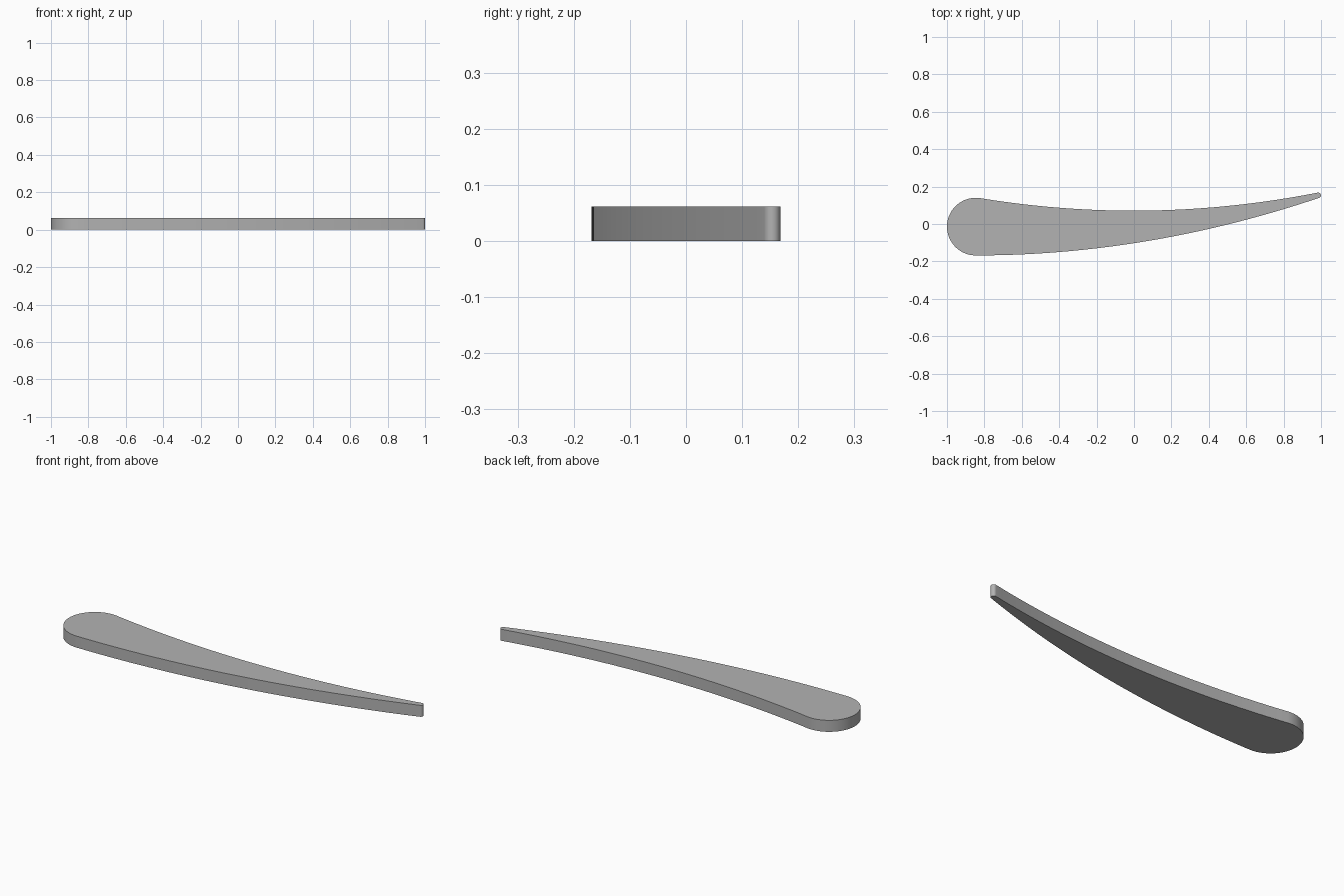
import bpy, bmesh
from math import sin, cos, pi, atan

cube = bpy.data.objects.get("Cube")
if cube:
    bpy.data.objects.remove(cube, do_unlink=True)

THICK = 0.062


def round_end(cx, cy, r, start, end, n):
    """Points on a circular cap from one angle to another."""
    return [(cx + r * cos(start + (end - start) * i / n),
             cy + r * sin(start + (end - start) * i / n)) for i in range(n + 1)]


def bowed_edge(p, q, bow, n):
    """Interior points of a shallow curve from p to q, sagging by bow in the middle."""
    pts = []
    for i in range(1, n):
        t = i / n
        pts.append((p[0] + (q[0] - p[0]) * t,
                    p[1] + (q[1] - p[1]) * t - 4 * bow * t * (1 - t)))
    return pts


# Rounded nose and narrow rounded tip, tangent to the two long edges
nose = round_end(-0.846, -0.014, 0.154, pi / 2 - atan(0.16), 3 * pi / 2, 40)
tip = round_end(0.985, 0.1535, 0.0145, atan(0.34) - pi / 2, pi / 2 + atan(0.19), 16)
outline = (nose + bowed_edge(nose[-1], tip[0], 0.077, 48)
           + tip + bowed_edge(tip[-1], nose[0], 0.081, 48))

# Extrude the outline into a flat plate
bm = bmesh.new()
base = bm.faces.new([bm.verts.new((x, y, 0)) for x, y in outline])
top = bmesh.ops.extrude_face_region(bm, geom=[base], use_keep_orig=True)
bmesh.ops.translate(bm, vec=(0, 0, THICK),
                    verts=[v for v in top["geom"] if isinstance(v, bmesh.types.BMVert)])
bmesh.ops.recalc_face_normals(bm, faces=bm.faces)
mesh = bpy.data.meshes.new("blade_plate")
bm.to_mesh(mesh)
bm.free()
blade = bpy.data.objects.new("blade_plate", mesh)
bpy.context.collection.objects.link(blade)

# Plain grey finish
grey = bpy.data.materials.new("plain grey")
grey.use_nodes = True
colour = (0.45, 0.45, 0.45, 1)
grey.diffuse_color = colour
grey.node_tree.nodes["Principled BSDF"].inputs["Base Color"].default_value = colour
mesh.materials.append(grey)

# Smooth rim with crisp top and bottom edges
bpy.ops.object.select_all(action="DESELECT")
blade.select_set(True)
bpy.context.view_layer.objects.active = blade
bpy.ops.object.shade_smooth_by_angle(angle=pi / 6)
